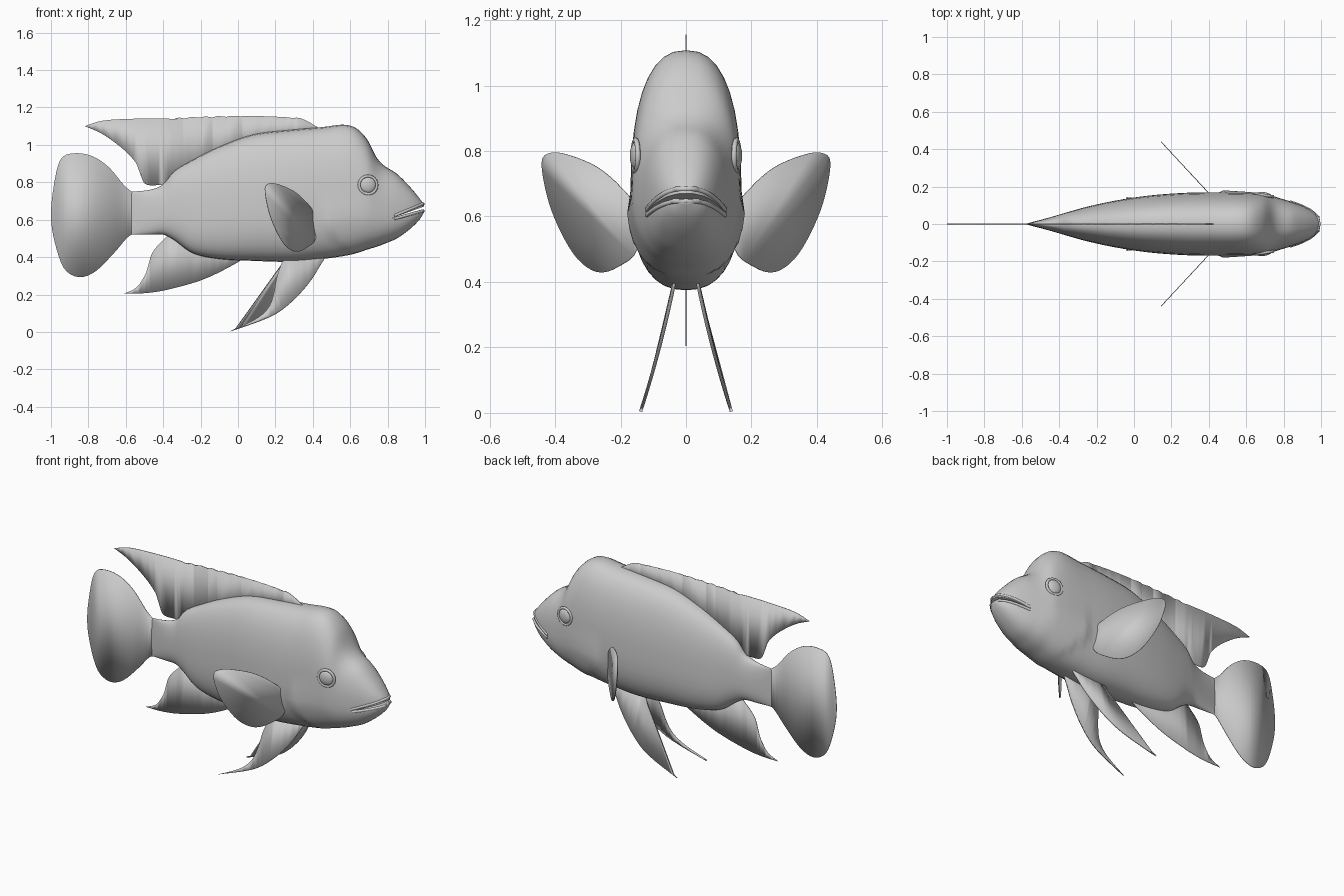
import bpy, bmesh, math
from mathutils import Vector

if "Cube" in bpy.data.objects:
    bpy.data.objects.remove(bpy.data.objects["Cube"])


def make_material(name, value):
    mat = bpy.data.materials.new(name)
    mat.use_nodes = True
    color = (value, value, value, 1)
    mat.diffuse_color = color
    mat.node_tree.nodes["Principled BSDF"].inputs["Base Color"].default_value = color
    return mat


GREY = make_material("plain grey", 0.6)


def finish(obj, name, angle=35):
    obj.name = name
    obj.data.materials.clear()
    obj.data.materials.append(GREY)
    bpy.ops.object.select_all(action='DESELECT')
    bpy.context.view_layer.objects.active = obj
    obj.select_set(True)
    bpy.ops.object.shade_smooth_by_angle(angle=math.radians(angle))
    return obj


def object_from(bm, name):
    bmesh.ops.recalc_face_normals(bm, faces=bm.faces)
    mesh = bpy.data.meshes.new(name)
    bm.to_mesh(mesh)
    bm.free()
    obj = bpy.data.objects.new(name, mesh)
    bpy.context.collection.objects.link(obj)
    return obj


def spline(points, steps, closed=False):
    """Smooth curve through the points; a repeated point makes a corner."""
    pts = [Vector(p) for p in points]
    n = len(pts)
    pick = (lambda i: pts[i % n]) if closed else (lambda i: pts[min(max(i, 0), n - 1)])
    out = []
    for i in range(n if closed else n - 1):
        a, b, c, d = (pick(i + k) for k in (-1, 0, 1, 2))
        if (c - b).length < 1e-6:
            continue
        for s in range(steps):
            t = s / steps
            out.append(b + (c - a) * t / 2 + (a * 2 - b * 5 + c * 4 - d) * t * t / 2
                       + (b * 3 - a - c * 3 + d) * t ** 3 / 2)
    return out if closed else out + [pts[-1]]


# Body stations: x, top, bottom, half width
STATIONS = spline([
    (-.57, .75, .52, .004), (-.47, .76, .52, .03), (-.4, .79, .52, .05),
    (-.34, .86, .49, .068), (-.24, .92, .42, .095), (-.1, .99, .39, .125),
    (.08, 1.055, .38, .152), (.28, 1.08, .375, .167), (.45, 1.095, .39, .169),
    (.56, 1.108, .405, .168), (.63, 1.09, .42, .166), (.69, 1.03, .44, .162),
    (.74, .935, .455, .15), (.78, .89, .47, .138), (.85, .845, .5, .116),
    (.92, .775, .55, .088), (.97, .715, .6, .055), (.995, .68, .64, .02)], 5)
RING = 36
POWER = 2.4


def gill_bulge(x, z):
    """Raised cheek plate with a sharp rear edge."""
    edge = .455 + max(0, .54 - z) * 1.3
    if x < edge or x > .75:
        return 0
    return .014 * (.75 - x) / (.75 - edge) * min(1, max(0, (.68 - z) / .05))


def section(x):
    return min(STATIONS, key=lambda s: abs(s[0] - x))


def side_y(x, z):
    _, top, low, width = section(x)
    mid = low + (top - low) * .4
    t = (z - mid) / ((top - mid) if z > mid else (mid - low))
    return width * max(0, 1 - abs(t) ** POWER) ** (1 / POWER)


bm = bmesh.new()
rings = []
for x, top, low, width in STATIONS:
    mid = low + (top - low) * .4
    ring = []
    for k in range(RING):
        a = math.tau * k / RING
        c, s = math.cos(a), math.sin(a)
        y = width * math.copysign(abs(c) ** (2 / POWER), c)
        z = mid + ((top - mid) if s > 0 else (mid - low)) * math.copysign(abs(s) ** (2 / POWER), s)
        y += math.copysign(gill_bulge(x, z), c) * abs(c)
        ring.append(bm.verts.new((x, y, z)))
    rings.append(ring)
for r, q in zip(rings, rings[1:]):
    for k in range(RING):
        j = (k + 1) % RING
        bm.faces.new((r[k], r[j], q[j], q[k]))
bm.faces.new(rings[0])
bm.faces.new(rings[-1])
body = object_from(bm, "body")

# Mouth: a slanted wedge cut out of the snout
bm = bmesh.new()
wedge = [(.82, .608), (1.05, .69), (1.05, .665)]
sides = [[bm.verts.new((x, y, z)) for x, z in wedge] for y in (-.3, .3)]
bm.faces.new(sides[0])
bm.faces.new(sides[1])
for k in range(3):
    j = (k + 1) % 3
    bm.faces.new((sides[0][k], sides[0][j], sides[1][j], sides[1][k]))
cutter = object_from(bm, "mouth_cutter")
cutter.hide_render = True
cutter.hide_set(True)
cut = body.modifiers.new("mouth", 'BOOLEAN')
cut.object = cutter
cut.operation = 'DIFFERENCE'
cut.solver = 'EXACT'
finish(body, "body")
bpy.ops.object.modifier_apply(modifier="mouth")
bpy.data.objects.remove(cutter)


# Lips: soft tubes following the mouth edges around the snout
def lip(name, rise, slope, radius):
    half = []
    for k in range(9):
        x = .835 + .15 * math.sin(math.pi / 2 * k / 8)
        z = .613 + rise + slope * (x - .835)
        half.append((x, side_y(x, z) - .002, z))
    tip = (.99, 0, half[-1][2])
    path = half + [tip] + [(x, -y, z) for x, y, z in reversed(half)]
    curve = bpy.data.curves.new(name, 'CURVE')
    curve.dimensions = '3D'
    curve.bevel_depth = radius
    curve.bevel_resolution = 2
    curve.use_fill_caps = True
    line = curve.splines.new('POLY')
    line.points.add(len(path) - 1)
    for p, co in zip(line.points, path):
        p.co = (*co, 1)
    obj = bpy.data.objects.new(name, curve)
    bpy.context.collection.objects.link(obj)
    bpy.ops.object.select_all(action='DESELECT')
    bpy.context.view_layer.objects.active = obj
    obj.select_set(True)
    bpy.ops.object.convert(target='MESH')
    finish(bpy.context.object, name, 60)


lip("upper_lip", .008, .42, .008)
lip("lower_lip", -.008, .28, .008)


# Fins: thin sheets from outlines, placed in space by a rule
def fin(name, outline, place, thickness=.004, steps=4):
    bm = bmesh.new()
    bm.faces.new([bm.verts.new(place(u, v)) for u, v in spline(outline, steps, True)])
    bmesh.ops.triangulate(bm, faces=bm.faces)
    obj = object_from(bm, name)
    solid = obj.modifiers.new("thickness", 'SOLIDIFY')
    solid.thickness = thickness
    solid.offset = 0
    finish(obj, name)


def upright(x, z):
    return (x, 0, z)


scallops = [(.35 - .035 * k, 1.135 + .017 * math.sin(math.pi * (k + 2) / 24)
             + (.004 if k % 2 else -.003)) for k in range(22)]
fin("dorsal_fin", [(.43, 1.08), (.4, 1.11)] + scallops + [
    (-.55, 1.14), (-.72, 1.13), (-.82, 1.1), (-.82, 1.1), (-.72, 1.055), (-.6, .965),
    (-.53, .88), (-.51, .81), (-.48, .785), (-.41, .785), (-.35, .78),
    (-.2, .85), (.1, 1), (.35, 1.04)], upright)
fin("tail_fin", [
    (-.5, .72), (-.56, .745), (-.61, .785), (-.69, .88), (-.78, .94), (-.88, .955),
    (-.95, .92), (-.985, .78), (-1, .62), (-.98, .48), (-.93, .34), (-.85, .293),
    (-.76, .325), (-.66, .425), (-.58, .515), (-.5, .55)], upright)
fin("anal_fin", [
    (.03, .4), (-.05, .345), (-.2, .275), (-.38, .225), (-.5, .207), (-.61, .205),
    (-.61, .205), (-.54, .24), (-.49, .32), (-.46, .42), (-.4, .49), (-.34, .53),
    (-.2, .5), (0, .45)], upright)

# Paired fins and eyes on both flanks
for side, label in ((-1, "near"), (1, "far")):
    def slanted(y, z):
        return (.4 - (y - .165) * .93, side * y, z)

    def swept(x, z):
        t = (.4 - z) / .4
        return (x, side * (.035 + .08 * t + .025 * t * t), z)

    fin(label + "_pectoral_fin", [
        (.16, .63), (.2, .69), (.27, .75), (.35, .785), (.41, .795), (.44, .765),
        (.42, .65), (.38, .55), (.33, .47), (.27, .43), (.21, .445), (.15, .5)], slanted)
    fin(label + "_pelvic_fin", [
        (.46, .42), (.43, .34), (.37, .25), (.28, .155), (.17, .08), (-.04, .004),
        (-.04, .004), (.09, .065), (.16, .125), (.19, .2), (.21, .3), (.25, .4),
        (.3, .43)], swept, .01)

    ex, ez = .695, .785
    center = (ex, side * (side_y(ex, ez) - .004), ez)
    turn = (math.pi / 2, 0, -side * .15)
    bpy.ops.mesh.primitive_uv_sphere_add(segments=20, ring_count=12, radius=.042,
                                         location=center, rotation=turn)
    bpy.context.object.scale = (1, 1, .4)
    finish(bpy.context.object, label + "_eye", 60)
    bpy.ops.mesh.primitive_torus_add(major_segments=24, minor_segments=8, major_radius=.048,
                                     minor_radius=.008, location=center, rotation=turn)
    finish(bpy.context.object, label + "_eyelid", 60)
